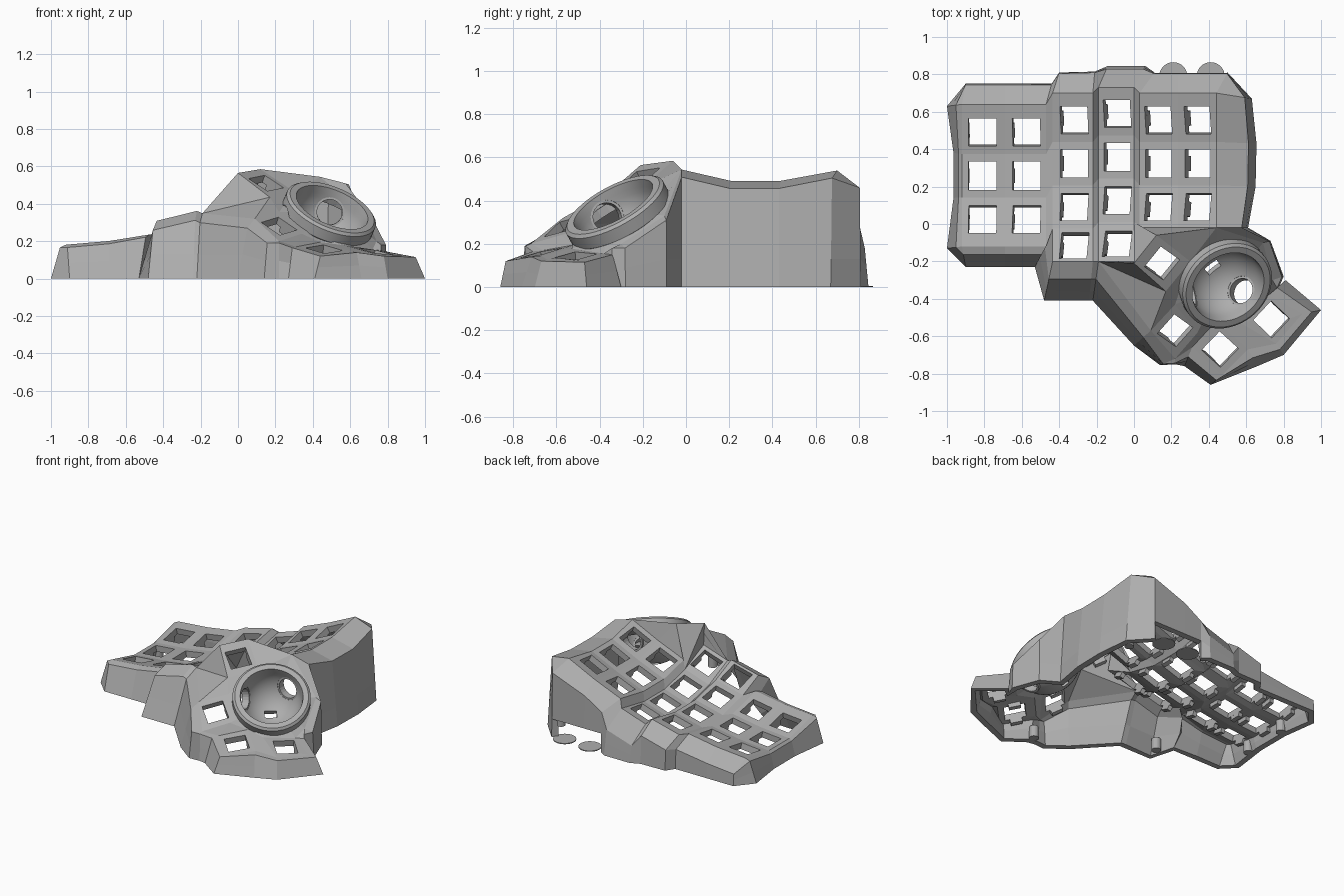
import bpy, bmesh, math
from mathutils import Vector, Matrix

cube = bpy.data.objects.get("Cube")
if cube:
    bpy.data.objects.remove(cube, do_unlink=True)

grey = bpy.data.materials.new("plain grey")
grey.use_nodes = True
grey.diffuse_color = (0.42, 0.42, 0.42, 1)
grey.node_tree.nodes["Principled BSDF"].inputs["Base Color"].default_value = (0.42, 0.42, 0.42, 1)


def make_object(name, bm):
    mesh = bpy.data.meshes.new(name)
    bm.to_mesh(mesh)
    bm.free()
    mesh.materials.append(grey)
    ob = bpy.data.objects.new(name, mesh)
    bpy.context.collection.objects.link(ob)
    return ob


def activate(ob):
    bpy.ops.object.select_all(action='DESELECT')
    ob.select_set(True)
    bpy.context.view_layer.objects.active = ob


def apply_modifiers(ob):
    activate(ob)
    for m in list(ob.modifiers):
        bpy.ops.object.modifier_apply(modifier=m.name)


# Shell mesh helpers: vertices are shared by position
shell = bmesh.new()
lookup = {}
frames = []


def face(points):
    verts = []
    for p in points:
        key = tuple(round(c, 4) for c in p)
        if key not in lookup:
            lookup[key] = shell.verts.new(key)
        if lookup[key] not in verts:
            verts.append(lookup[key])
    if len(verts) > 2 and not shell.faces.get(verts):
        shell.faces.new(verts)


def key_cell(c, cx, cy, half):
    """Plate around one key, with a square hole."""
    u = (c[1] - c[0] + c[2] - c[3]).normalized()
    v = (c[0] - c[3] + c[1] - c[2]).normalized()
    n = u.cross(v).normalized()
    v = n.cross(u)
    m = sum(c, Vector()) / 4
    mid = Vector((cx, cy, m.z - (n.x * (cx - m.x) + n.y * (cy - m.y)) / n.z))
    hole = [mid + half * (i * u + j * v) for i, j in ((-1, 1), (1, 1), (1, -1), (-1, -1))]
    for i in range(4):
        k = (i + 1) % 4
        face([c[i], c[k], hole[k], hole[i]])
    rot = Matrix((u, v, n)).transposed().to_4x4()
    frames.append((Matrix.Translation(mid) @ rot, half))


# Finger columns: left x, right x, hole x, first hole y, back y, front y, rows, drop
columns = [(-.92, -.69, -.81, .49, .64, -.12, 3, 0),
           (-.69, -.47, -.575, .49, .64, -.12, 3, 0),
           (-.435, -.22, -.32, .555, .70, -.2, 4, 0),
           (-.19, 0, -.09, .59, .73, -.2, 4, .04),
           (.03, .235, .13, .555, .70, -.02, 3, 0),
           (.235, .44, .34, .555, .70, -.02, 3, 0)]
PITCH = .232


def P(c, side, row):
    x0, x1, hx, h0, back, front, rows, drop = columns[c]
    x = x1 if side else x0
    y = back if row == 0 else front if row == rows else h0 + PITCH * (.5 - row)
    t = x + .92
    z = .11 + .046 * t + .169 * t * t + .5 * min(y - h0 + PITCH, .33) ** 2 - drop
    return Vector((x, y, z))


for c, col in enumerate(columns):
    for r in range(col[6]):
        key_cell([P(c, 0, r), P(c, 1, r), P(c, 1, r + 1), P(c, 0, r + 1)],
                 col[2], max(col[3] - PITCH * r, col[5] + .085), .075)
for c in (1, 2, 3):
    for r in range(min(columns[c][6], columns[c + 1][6])):
        face([P(c, 1, r), P(c + 1, 0, r), P(c + 1, 0, r + 1), P(c, 1, r + 1)])

# Thumb keys: four plate corners each
V = Vector
k1 = [V((0, -.21, .565)), V((.12, -.06, .585)), V((.3, -.2, .465)), V((.17, -.36, .435))]
k2 = [V((.09, -.57, .32)), V((.22, -.43, .355)), V((.34, -.58, .24)), V((.22, -.72, .2))]
k3 = [V((.31, -.66, .17)), V((.44, -.52, .195)), V((.61, -.67, .145)), V((.47, -.81, .125))]
k4 = [V((.57, -.53, .178)), V((.72, -.38, .155)), V((.9, -.48, .12)), V((.76, -.64, .125))]
for k, x, y in ((k1, .15, -.21), (k2, .22, -.57), (k3, .46, -.67), (k4, .735, -.51)):
    key_cell(k, x, y, .07)

# Webs joining thumb keys and finger columns
side_a, side_b = V((.74, -.3, .2)), V((.69, -.1, .33))
inner, corner, fore = P(3, 1, 3), P(3, 1, 4), P(3, 0, 4)
s, t, end = P(4, 0, 3), P(5, 0, 3), P(5, 1, 3)
for tri in ((k1[2], k1[3], k2[1]), (k1[3], k2[0], k2[1]), (k2[2], k2[3], k3[0]),
            (k2[2], k3[0], k3[1]), (k3[1], k4[0], k3[2]), (k3[2], k4[0], k4[3]),
            (end, k1[1], k1[2]), (t, end, k1[1]), (s, t, k1[1]), (inner, s, k1[1]),
            (inner, k1[1], k1[0]), (inner, k1[0], corner), (fore, corner, k1[0]),
            (fore, k1[0], k1[3]), (fore, k1[3], k2[0])):
    face(tri)

# Collar of the shell around the ball socket
centre = V((.49, -.32, .35))
axis = V((.35, -.45, .82)).normalized()
socket_rot = axis.to_track_quat('Z', 'Y').to_matrix()
ex, ey = socket_rot.col[0], socket_rot.col[1]
ring = [k1[2], k2[1], k2[2], k3[1], k4[0], k4[1], side_a, side_b, end]


def angle(p):
    return math.atan2((p - centre).dot(ey), (p - centre).dot(ex))


for p, q in zip(ring, ring[1:] + ring[:1]):
    a0 = angle(p)
    da = (angle(q) - a0 + math.pi) % math.tau - math.pi
    arc = [centre - .03 * axis + .235 * (math.cos(a0 + da * i / 5) * ex + math.sin(a0 + da * i / 5) * ey)
           for i in range(6)]
    face([p, q] + arc[::-1])

# Outer walls: rim point, foot x, foot y, per side with shoulder reach and drop
back_left = [(P(0, 0, 0), -.9, .75), (P(0, 1, 0), -.69, .75), (P(1, 1, 0), -.44, .75),
             (P(2, 0, 0), -.4, .81), (P(2, 1, 0), -.21, .815)]
back_bulge = [(P(3, 0, 0), -.14, .845), (P(3, 1, 0), .06, .845)]
back_right = [(P(4, 0, 0), .11, .81), (P(4, 1, 0), .24, .81), (P(5, 1, 0), .5, .81)]
right = [(P(5, 1, 0), .63, .67), (P(5, 1, 1), .655, .43), (P(5, 1, 2), .65, .2), (end, .61, -.02)]
socket_side = [(side_b, .73, -.09), (side_a, .8, -.28), (side_a, .77, -.35)]
thumb = [(k4[1], .81, -.3), (k4[2], 1, -.46), (k4[3], .8, -.7), (k3[2], .66, -.76),
         (k3[3], .41, -.86), (k3[0], .27, -.76)]
thumb_corner = [(k2[3], .22, -.75), (k2[3], .14, -.755)]
front = [(k2[0], 0, -.65), (fore, -.22, -.41), (P(2, 1, 4), -.24, -.41), (P(2, 0, 4), -.48, -.41),
         (P(2, 0, 3), -.53, -.23)]
left = [(P(1, 1, 3), -.53, -.23), (P(0, 1, 3), -.69, -.23),
        (P(0, 0, 3), -.9, -.23), (P(0, 0, 3), -1, -.13), (P(0, 0, 2), -.965, .14),
        (P(0, 0, 1), -.965, .38), (P(0, 0, 0), -1, .63)]
wall = []
for side, reach, drop in ((back_left, .95, .08), (back_bulge, .85, .13), (back_right, .95, .08),
                          (right, .8, .035), (socket_side, .85, .02), (thumb, .5, .005),
                          (thumb_corner, .8, .01), (front, .45, .05), (left, .4, .015)):
    for rim, x, y in side:
        foot = V((x, y, 0))
        mid = rim.lerp(foot, reach)
        mid.z = rim.z - drop
        low = mid.lerp(foot, .5)
        low.z = min(.13, mid.z / 2)
        low.xy = foot.xy.lerp(mid.xy, low.z / mid.z)
        wall.append((rim, mid, low, foot))
for i, a in enumerate(wall):
    b = wall[(i + 1) % len(wall)]
    for j in range(3):
        # the lowest band stays open at the cable port
        if not (j == 2 and i in (7, 8)):
            face([a[j], b[j], b[j + 1], a[j + 1]])

bmesh.ops.recalc_face_normals(shell, faces=shell.faces)
shell.faces.ensure_lookup_table()
if shell.faces[0].normal.z < 0:
    bmesh.ops.reverse_faces(shell, faces=shell.faces)
case = make_object("case_shell", shell)
solid = case.modifiers.new("thickness", 'SOLIDIFY')
solid.thickness = .044
solid.offset = -1
apply_modifiers(case)
for vert in case.data.vertices:
    vert.co.z = max(vert.co.z, 0)

# Switch clips under each hole
bm = bmesh.new()
for mat, half in frames:
    for sx in (-1, 1):
        bmesh.ops.create_cube(bm, size=1, matrix=mat @ Matrix.Translation((sx * (half + .015), 0, -.05))
                              @ Matrix.Diagonal((.03, .08, .05, 1)))
make_object("switch_clips", bm)

# Ball socket turned from a profile
arc = [i * math.pi / 24 for i in range(13)]
profile = [(.2 * math.sin(a), -.2 * math.cos(a)) for a in arc]
profile += [(.205, .038), (.24, .038), (.255, .025), (.255, -.035), (.236, -.05)]
profile += [(.235 * math.sin(a), -.235 * math.cos(a)) for a in arc[::-1][2:]]
bm = bmesh.new()
pts = [bm.verts.new((r, 0, z)) for r, z in profile]
edges = [bm.edges.new(e) for e in zip(pts, pts[1:])]
bmesh.ops.spin(bm, geom=pts + edges, axis=(0, 0, 1), cent=(0, 0, 0), angle=math.tau, steps=48)
bmesh.ops.remove_doubles(bm, verts=bm.verts, dist=.0005)
bmesh.ops.recalc_face_normals(bm, faces=bm.faces)
bm.transform(Matrix.Translation(centre) @ socket_rot.to_4x4())
socket = make_object("ball_socket", bm)

# Bearing holes with collars, and the sensor slot at the pole
cut = bmesh.new()
collars = bmesh.new()
for d in (V((0, 1, .03)), V((-1, -.25, -.15)), V((.45, -.2, -.87))):
    place = Matrix.Translation(centre) @ d.to_track_quat('Z', 'Y').to_matrix().to_4x4()
    bmesh.ops.create_cone(cut, cap_ends=True, segments=24, radius1=.08, radius2=.08, depth=.16,
                          matrix=place @ Matrix.Translation((0, 0, .22)))
    rows = []
    for r, z in ((.068, .185), (.083, .185), (.083, .235), (.068, .235)):
        rows.append([collars.verts.new(place @ V((r * math.cos(i * math.tau / 24), r * math.sin(i * math.tau / 24), z)))
                     for i in range(24)])
    for a, b in zip(rows, rows[1:] + rows[:1]):
        for i in range(24):
            k = (i + 1) % 24
            collars.faces.new((a[i], a[k], b[k], b[i]))
bmesh.ops.create_cube(cut, size=1, matrix=Matrix.Translation(centre) @ socket_rot.to_4x4()
                      @ Matrix.Translation((0, 0, -.22)) @ Matrix.Diagonal((.08, .05, .12, 1)))
bmesh.ops.recalc_face_normals(collars, faces=collars.faces)
make_object("bearing_collars", collars)
cutter = make_object("socket_cutter", cut)
cutter.hide_render = True
boolean = socket.modifiers.new("holes", 'BOOLEAN')
boolean.operation = 'DIFFERENCE'
boolean.solver = 'EXACT'
boolean.object = cutter
apply_modifiers(socket)
bpy.data.objects.remove(cutter, do_unlink=True)
activate(socket)
bpy.ops.object.shade_smooth_by_angle(angle=math.radians(30))

# Screw posts and the two thin discs at the cable port
posts = bmesh.new()
for x, y in ((-.91, .4), (-.92, .06), (.56, .62), (-.44, -.3), (.27, -.69)):
    bmesh.ops.create_cone(posts, cap_ends=True, segments=16, radius1=.032, radius2=.032, depth=.08,
                          matrix=Matrix.Translation((x, y, .04)))
make_object("screw_posts", posts)
discs = bmesh.new()
for x in (.21, .41):
    bmesh.ops.create_cone(discs, cap_ends=True, segments=32, radius1=.075, radius2=.075, depth=.006,
                          matrix=Matrix.Translation((x, .79, .003)))
make_object("port_discs", discs)
